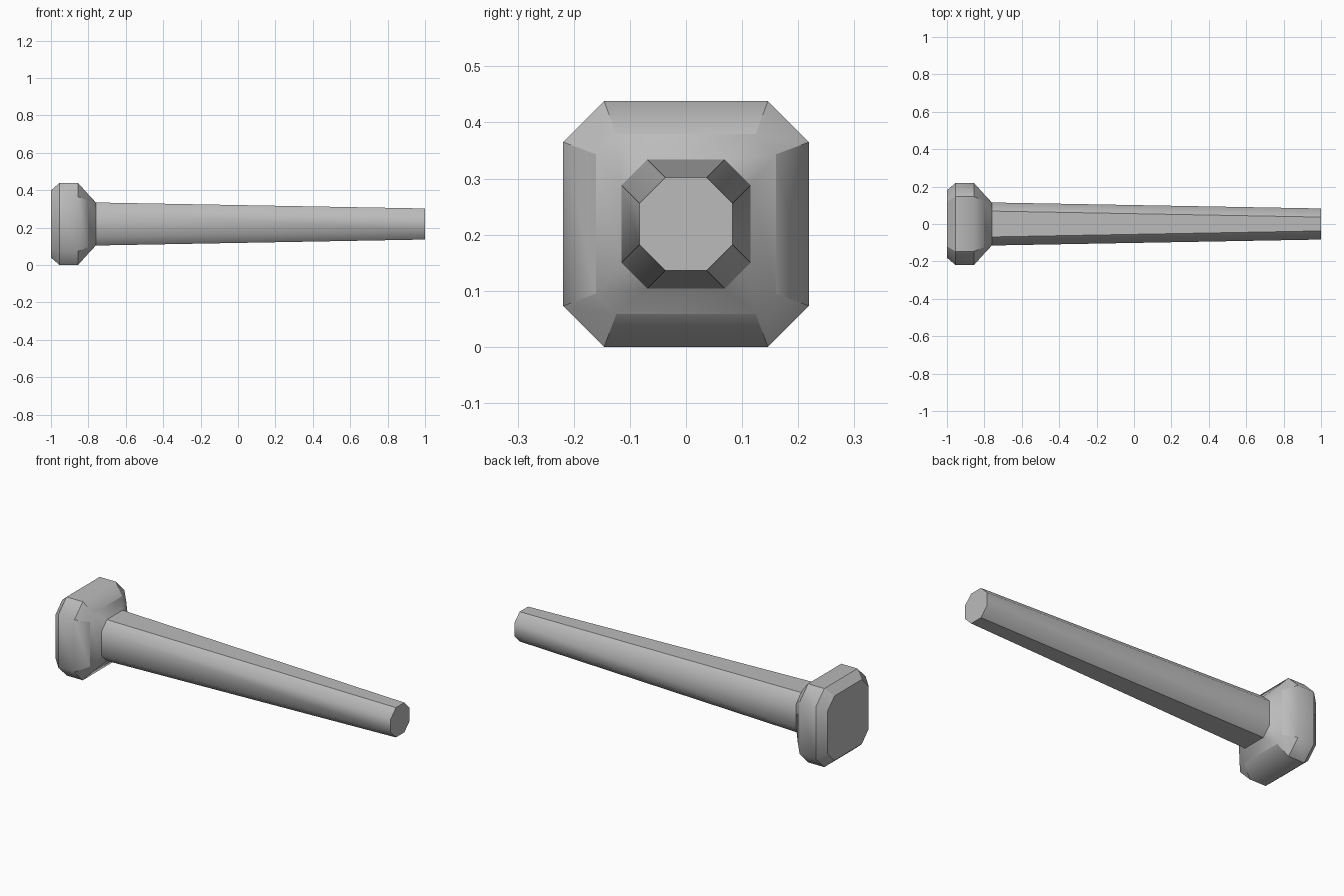
import bpy
import bmesh

cube = bpy.data.objects.get("Cube")
if cube:
    bpy.data.objects.remove(cube, do_unlink=True)

CENTRE_Z = 0.219

steel = bpy.data.materials.new("grey steel")
steel.use_nodes = True
GREY = (0.5, 0.5, 0.5, 1)
steel.diffuse_color = GREY
steel.node_tree.nodes["Principled BSDF"].inputs["Base Color"].default_value = GREY


def loft(name, sections, flare=None, cap_start=True, cap_end=True):
    """Join chamfered squares (x, half width, half flat) along the x axis."""
    bm = bmesh.new()
    rings = []
    for x, h, f in sections:
        corners = [(h, f), (f, h), (-f, h), (-h, f),
                   (-h, -f), (-f, -h), (f, -h), (h, -f)]
        rings.append([bm.verts.new((x, y, z + CENTRE_Z)) for y, z in corners])
    for a, b in zip(rings, rings[1:]):
        for k in range(8):
            n = (k + 1) % 8
            bm.faces.new((a[k], a[n], b[n], b[k]))
    if cap_start:
        bm.faces.new(rings[0])
    if cap_end:
        bm.faces.new(rings[-1])
    bmesh.ops.recalc_face_normals(bm, faces=bm.faces)
    for face in bm.faces:
        face.smooth = True

    # Crisp edges: around the rings, and beside the top and bottom flats
    for i, ring in enumerate(rings):
        for k in range(8):
            chamfer = k % 2 == 0
            edge = bm.edges.get((ring[k], ring[(k + 1) % 8]))
            if i == flare:
                edge.smooth = not chamfer
            elif flare is not None and i == flare + 1:
                edge.smooth = chamfer
            else:
                edge.smooth = False
            if i + 1 < len(rings):
                along = bm.edges.get((ring[k], rings[i + 1][k]))
                if flare is None or i < flare:
                    along.smooth = k % 4 in (0, 3)
                else:
                    along.smooth = i > flare

    mesh = bpy.data.meshes.new(name)
    bm.to_mesh(mesh)
    bm.free()
    mesh.materials.append(steel)
    obj = bpy.data.objects.new(name, mesh)
    bpy.context.collection.objects.link(obj)
    return obj


# Chamfered head with a flared neck
loft("head", [(-1, 0.18, 0.12), (-0.955, 0.219, 0.146), (-0.855, 0.219, 0.146),
              (-0.802, 0.16, 0.124), (-0.76, 0.115, 0.069)],
     flare=2, cap_end=False)

# Tapered eight-sided shaft
loft("shaft", [(-0.76, 0.115, 0.069), (1, 0.083, 0.037)], cap_start=False)
